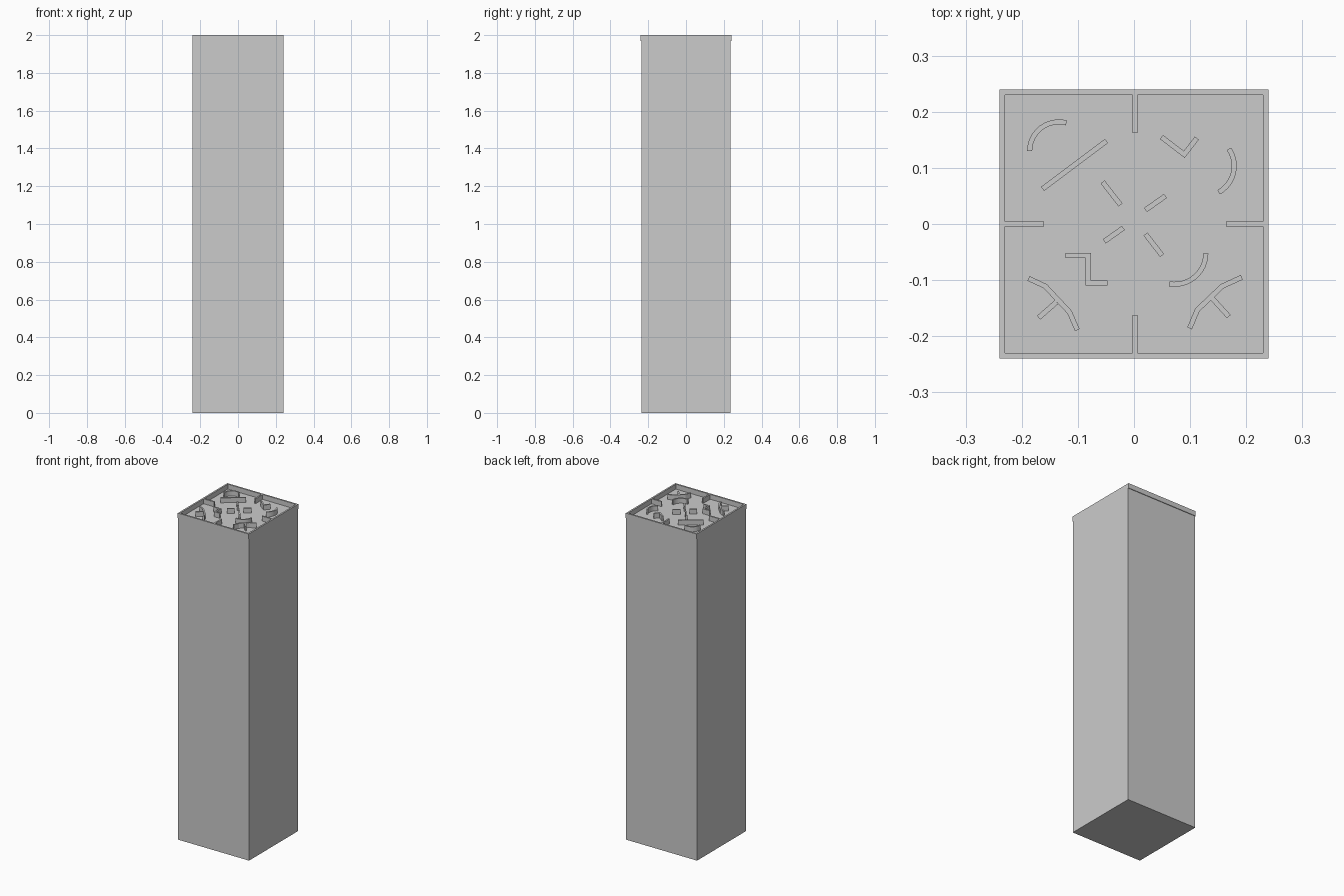
import bpy, bmesh
from math import radians, cos, sin
from mathutils import Vector

if "Cube" in bpy.data.objects:
    bpy.data.objects.remove(bpy.data.objects["Cube"])

FLOOR, TOP = 1.97, 2.0
WALL = 0.009


def finish(name, bm):
    bmesh.ops.recalc_face_normals(bm, faces=bm.faces)
    mesh = bpy.data.meshes.new(name)
    bm.to_mesh(mesh)
    bm.free()
    ob = bpy.data.objects.new(name, mesh)
    bpy.context.collection.objects.link(ob)
    return ob


def wall(name, pts, width=WALL, closed=False):
    """Upright wall of constant width following a mitred path."""
    pts = [Vector(p) for p in pts]
    n = len(pts)
    bm = bmesh.new()
    rings = []
    for i, p in enumerate(pts):
        before = pts[i - 1] if closed or i > 0 else None
        after = pts[(i + 1) % n] if closed or i < n - 1 else None
        d1 = (p - before).normalized() if before is not None else (after - p).normalized()
        d2 = (after - p).normalized() if after is not None else d1
        n1, n2 = Vector((-d1.y, d1.x)), Vector((-d2.y, d2.x))
        m = (n1 + n2).normalized()
        off = m * (width / 2 / m.dot(n1))
        a, b = p + off, p - off
        rings.append([bm.verts.new((q.x, q.y, z)) for q, z in
                      ((a, FLOOR), (b, FLOOR), (b, TOP), (a, TOP))])
    for i in range(n if closed else n - 1):
        r, s = rings[i], rings[(i + 1) % n]
        for k in range(4):
            j = (k + 1) % 4
            bm.faces.new((r[k], r[j], s[j], s[k]))
    if not closed:
        bm.faces.new(rings[0])
        bm.faces.new(rings[-1])
    return finish(name, bm)


def arc(cx, cy, r, a0, a1, steps=12):
    angles = [radians(a0 + (a1 - a0) * i / steps) for i in range(steps + 1)]
    return [(cx + r * cos(a), cy + r * sin(a)) for a in angles]


# Tall pedestal, slightly shallower than the tray rim front to back
bm = bmesh.new()
bmesh.ops.create_cube(bm, size=1)
for v in bm.verts:
    v.co = (v.co.x * 0.48, v.co.y * 0.472, (v.co.z + 0.5) * FLOOR)
finish("pedestal", bm)

# Tray rim
h = 0.235
wall("tray_rim", [(-h, -h), (h, -h), (h, h), (-h, h)], 0.01, True)

# Stubs growing inward from the middle of each side
stubs = {
    "back": [(0.002, 0.23), (0.002, 0.162)],
    "front": [(0.002, -0.23), (0.002, -0.162)],
    "left": [(-0.23, 0), (-0.16, 0)],
    "right": [(0.23, 0), (0.164, 0)],
}
for side, pts in stubs.items():
    wall("side_stub_" + side, pts)

# Curved baffles
wall("arc_back_left", arc(-0.134, 0.130, 0.052, 180, 75))
wall("arc_right", arc(0.125, 0.1035, 0.0536, 34.5, -61))
wall("arc_front_right", arc(0.0725, -0.052, 0.0555, 0, -100))

# Straight and bent baffles
wall("long_bar", [(-0.163, 0.0625), (-0.049, 0.148)])
wall("v_baffle", [(0.049, 0.155), (0.0895, 0.124), (0.112, 0.153)])
wall("z_baffle", [(-0.122, -0.056), (-0.0815, -0.056),
                  (-0.0815, -0.1055), (-0.047, -0.1055)])

# Four short bars around the centre
bars = [
    [(-0.056, 0.075), (-0.024, 0.034)],
    [(0.0205, 0.025), (0.056, 0.05)],
    [(-0.053, -0.031), (-0.019, -0.007)],
    [(0.0205, -0.018), (0.05, -0.056)],
]
for i, pts in enumerate(bars):
    wall(f"centre_bar_{i + 1}", pts)

# Forked baffles in the front corners
wall("fork_left", [(-0.188, -0.097), (-0.158, -0.111),
                   (-0.115, -0.157), (-0.101, -0.189)])
wall("fork_left_stem", [(-0.170, -0.167), (-0.138, -0.139)])
wall("fork_right", [(0.192, -0.095), (0.157, -0.111),
                    (0.113, -0.153), (0.099, -0.186)])
wall("fork_right_stem", [(0.169, -0.165), (0.140, -0.133)])
